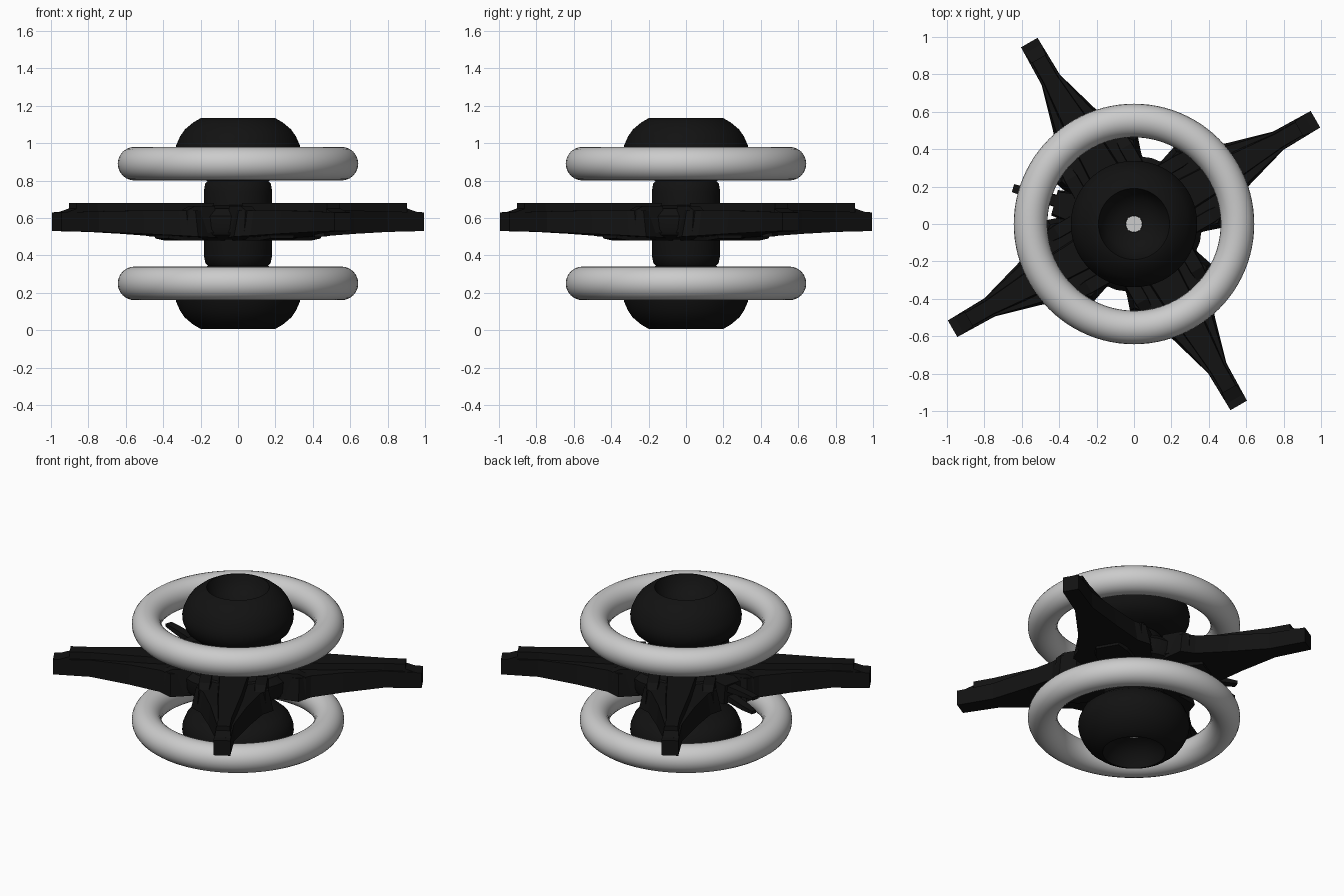
import bpy, bmesh, math
from mathutils import Matrix

if "Cube" in bpy.data.objects:
    bpy.data.objects.remove(bpy.data.objects["Cube"])

dark = bpy.data.materials.new("dark_metal")
dark.diffuse_color = (0.006, 0.006, 0.006, 1)
dark.use_nodes = True
dark.node_tree.nodes["Principled BSDF"].inputs["Base Color"].default_value = dark.diffuse_color


def finish(name, bm, mat=None, smooth=False, matrix=None):
    bmesh.ops.recalc_face_normals(bm, faces=bm.faces)
    me = bpy.data.meshes.new(name)
    bm.to_mesh(me)
    bm.free()
    ob = bpy.data.objects.new(name, me)
    bpy.context.collection.objects.link(ob)
    if mat:
        me.materials.append(mat)
    if matrix:
        ob.matrix_world = matrix
    if smooth:
        bpy.ops.object.select_all(action='DESELECT')
        ob.select_set(True)
        bpy.context.view_layer.objects.active = ob
        bpy.ops.object.shade_smooth_by_angle(angle=math.radians(35))
    return ob


def lathe(name, profile, mat=None, closed=False, segs=64):
    bm = bmesh.new()
    rings = []
    for r, z in profile:
        rings.append([bm.verts.new((r * math.cos(2 * math.pi * i / segs),
                                    r * math.sin(2 * math.pi * i / segs), z)) for i in range(segs)])
    pairs = list(zip(rings, rings[1:])) + ([(rings[-1], rings[0])] if closed else [])
    for a, b in pairs:
        for i in range(segs):
            j = (i + 1) % segs
            bm.faces.new((a[i], a[j], b[j], b[i]))
    if not closed:
        bm.faces.new(rings[0])
        bm.faces.new(rings[-1])
    return finish(name, bm, mat, True)


def loft(name, stations, angle, shift=0.0):
    # rectangular sections along a spoke: (radius, half width bottom, half width top, z low, z high)
    bm = bmesh.new()
    secs = [[bm.verts.new((r, shift + t, z)) for t, z in
             ((-wb, lo), (wb, lo), (wt, hi), (-wt, hi))] for r, wb, wt, lo, hi in stations]
    for a, b in zip(secs, secs[1:]):
        for i in range(4):
            j = (i + 1) % 4
            bm.faces.new((a[i], a[j], b[j], b[i]))
    bm.faces.new(secs[0])
    bm.faces.new(secs[-1])
    return finish(name, bm, dark, matrix=Matrix.Rotation(math.radians(angle), 4, 'Z'))


MID = 0.57

# Bulbs with dished ends, and the light core visible in each dish
half = [(0.15, 0.225), (0.20, 0.235), (0.27, 0.26), (0.315, 0.30), (0.335, 0.35), (0.338, 0.385),
        (0.33, 0.42), (0.31, 0.465), (0.285, 0.502), (0.24, 0.54), (0.20, 0.563), (0.19, 0.565),
        (0.175, 0.52), (0.14, 0.475), (0.09, 0.445), (0.045, 0.435), (0.045, 0.40)]
for label, s in (("upper", 1), ("lower", -1)):
    lathe(label + "_bulb", [(r, MID + s * z) for r, z in half], dark)
    lathe(label + "_core", [(0.044, MID + s * 0.39), (0.044, MID + s * 0.437)])
    # Large light ring
    ring = [(0.553 + 0.09 * math.cos(a), MID + s * 0.32 + 0.09 * math.sin(a))
            for a in (2 * math.pi * k / 24 for k in range(24))]
    lathe(label + "_ring", ring, closed=True, segs=96)

# Central barrel and hub
lathe("barrel", [(0.14, 0.32), (0.155, 0.34), (0.175, 0.36), (0.183, 0.40), (0.183, 0.74),
                 (0.175, 0.785), (0.155, 0.805), (0.14, 0.825)], dark)
lathe("hub", [(0.30, 0.485), (0.35, 0.51), (0.365, 0.54), (0.365, 0.61), (0.33, 0.65), (0.20, 0.67)],
      dark, segs=24)

# Four spoke arms with raised spine, side ribs and keel
for n, ang in enumerate((30, 120, 210, 300)):
    loft(f"arm_{n}", [(0.15, 0.17, 0.15, 0.49, 0.64), (0.39, 0.25, 0.22, 0.50, 0.64),
                      (0.46, 0.19, 0.17, 0.505, 0.64), (0.65, 0.125, 0.11, 0.515, 0.64),
                      (0.89, 0.056, 0.053, 0.525, 0.635), (1.12, 0.051, 0.051, 0.53, 0.63)], ang)
    loft(f"arm_spine_{n}", [(0.2, 0.10, 0.09, 0.6, 0.68), (0.55, 0.085, 0.07, 0.6, 0.68),
                            (0.89, 0.045, 0.04, 0.6, 0.68), (1.02, 0.042, 0.04, 0.6, 0.68)], ang)
    loft(f"arm_tip_cap_{n}", [(1.02, 0.05, 0.045, 0.6, 0.65), (1.08, 0.05, 0.048, 0.6, 0.631)], ang)
    loft(f"arm_keel_{n}", [(0.15, 0.12, 0.14, 0.48, 0.54), (0.40, 0.10, 0.12, 0.48, 0.54),
                           (0.47, 0.07, 0.09, 0.49, 0.54)], ang)
    for s in (-1, 1):
        loft(f"arm_shoulder_{n}_{s}", [(0.26, 0.05, 0.035, 0.52, 0.665), (0.38, 0.05, 0.035, 0.52, 0.665),
                                       (0.43, 0.04, 0.03, 0.53, 0.64)], ang, s * 0.17)

# Pronged antenna in the left gap
loft("prong_base", [(0.3, 0.09, 0.08, 0.52, 0.66), (0.44, 0.07, 0.06, 0.53, 0.65)], 165)
loft("upper_prong", [(0.40, 0.035, 0.03, 0.60, 0.64), (0.60, 0.025, 0.025, 0.62, 0.65),
                     (0.675, 0.022, 0.022, 0.63, 0.65)], 163.5)
loft("lower_prong", [(0.40, 0.035, 0.03, 0.54, 0.58), (0.58, 0.025, 0.025, 0.53, 0.56),
                     (0.66, 0.015, 0.015, 0.53, 0.55)], 163.5)
